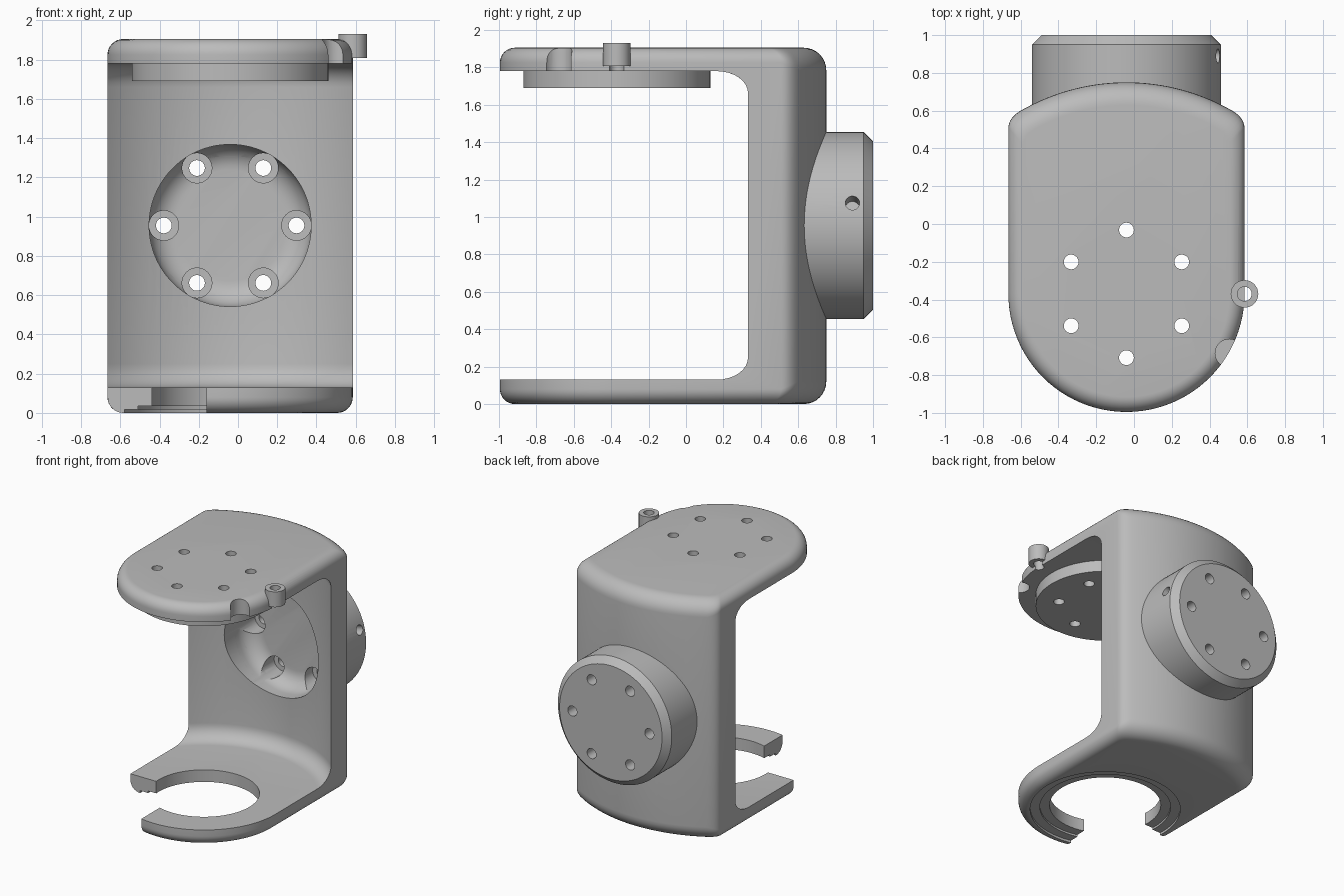
import bpy, bmesh, math
from mathutils import Matrix, Vector

cube = bpy.data.objects.get("Cube")
if cube:
    bpy.data.objects.remove(cube, do_unlink=True)

grey = bpy.data.materials.new("plain grey")
grey.use_nodes = True
COLOUR = (0.5, 0.5, 0.5, 1)
grey.diffuse_color = COLOUR
grey.node_tree.nodes["Principled BSDF"].inputs["Base Color"].default_value = COLOUR

CX, CY = -0.04, -0.37        # axis of the top and bottom plates
HUB_Z = 0.955                # height of the rear hub axis
TOP = 1.905


def loft(name, rings):
    """Closed solid through rings with equal point counts."""
    bm = bmesh.new()
    loops = [[bm.verts.new(p) for p in ring] for ring in rings]
    for a, b in zip(loops, loops[1:]):
        for i in range(len(a)):
            j = (i + 1) % len(a)
            bm.faces.new((a[i], a[j], b[j], b[i]))
    bm.faces.new(loops[0][::-1])
    bm.faces.new(loops[-1])
    bmesh.ops.recalc_face_normals(bm, faces=bm.faces)
    mesh = bpy.data.meshes.new(name)
    bm.to_mesh(mesh)
    bm.free()
    mesh.materials.append(grey)
    ob = bpy.data.objects.new(name, mesh)
    bpy.context.collection.objects.link(ob)
    return ob


ALONG_Y = Matrix.Rotation(-math.pi / 2, 4, 'X')


def lathe(name, profile, x, y, z=0, rot=Matrix(), n=32):
    """Turned solid from (radius, height) pairs."""
    m = Matrix.Translation((x, y, z)) @ rot
    turn = [2 * math.pi * i / n for i in range(n)]
    return loft(name, [[m @ Vector((r * math.cos(a), r * math.sin(a), h)) for a in turn]
                       for r, h in profile])


def cut(target, cutters):
    bpy.context.view_layer.objects.active = target
    for c in cutters:
        mod = target.modifiers.new("cut", 'BOOLEAN')
        mod.object, mod.operation, mod.solver = c, 'DIFFERENCE', 'EXACT'
        bpy.ops.object.modifier_apply(modifier=mod.name)


def shell_outline(t, z_sign):
    """Plan outline at fillet angle t; the back edge has a larger fillet."""
    k = 1 - math.cos(t)
    w, R = 0.625 - 0.08 * k, 1.12 - 0.12 * k
    pts = []

    def add(x, y, f):
        drop = f * (1 - math.sin(t))
        pts.append((CX + x, CY + y, TOP - drop if z_sign > 0 else drop))

    def arc_y(x):
        return math.sqrt(R * R - x * x)

    for i in range(49):
        a = math.pi + math.pi * i / 48
        add(w * math.cos(a), w * math.sin(a), 0.08)
    # softened corner where side meets the back arc
    p0, p1 = Vector((w, arc_y(w) - 0.05)), Vector((w, arc_y(w)))
    p2 = Vector((w - 0.06, arc_y(w - 0.06)))
    corner = []
    for i in range(6):
        s = i / 5
        p = p0 * (1 - s) ** 2 + p1 * 2 * s * (1 - s) + p2 * s * s
        corner.append((p.x, p.y, 0.08 + 0.04 * s))
    for c in corner:
        add(*c)
    for i in range(1, 32):
        x = p2.x * (1 - i / 16)
        add(x, arc_y(x), 0.12)
    for x, y, f in reversed(corner):
        add(-x, y, f)
    return pts


def void_outline(R, z):
    a0 = math.acos(0.75 / R)
    pts = [(CX - 0.75, CY - 1, z), (CX + 0.75, CY - 1, z)]
    for i in range(41):
        a = a0 + (math.pi - 2 * a0) * i / 40
        pts.append((CX + R * math.cos(a), CY + R * math.sin(a), z))
    return pts


STEPS = [math.pi / 2 * i / 8 for i in range(9)]

# C-shaped bracket with rounded rims, hollowed by a filleted void
bracket = loft("bracket", [shell_outline(t, -1) for t in reversed(STEPS)]
               + [shell_outline(t, 1) for t in STEPS])
F = 0.12
void = loft("void_cutter",
            [void_outline(0.94 - F * (1 - math.cos(t)), 0.13 + F * (1 - math.sin(t)))
             for t in reversed(STEPS)]
            + [void_outline(0.94 - F * (1 - math.cos(t)), 1.78 - F * (1 - math.sin(t)))
               for t in STEPS])

# rear hub, plate boss and side post
hub = lathe("rear_hub", [(0.5, 0.6), (0.5, 0.95), (0.45, 1.0)], CX, 0, HUB_Z, ALONG_Y, 96)
boss = lathe("plate_boss", [(0.5, 1.69), (0.5, 1.785)], CX, CY, n=96)
post = lathe("side_post", [(0.073, 1.808), (0.073, 1.93)], 0.585, CY)

# dished recess in the hub front
FLOOR, RR, RF = 0.77, 0.413, 0.13
recess = lathe("recess_cutter", [(RR, 0.2)]
               + [(RR - RF * (1 - math.cos(t)), FLOOR - RF * (1 - math.sin(t))) for t in STEPS],
               CX, 0, HUB_Z, ALONG_Y, 96)

# six bolt holes each for hub and top plate
hub_holes, plate_holes = [], []
for i in range(6):
    a = i * math.pi / 3
    x, z = CX + 0.338 * math.cos(a), HUB_Z + 0.338 * math.sin(a)
    hub_holes.append(lathe("hub_hole_cutter",
                           [(0.076, 0.5), (0.076, 0.86), (0.04, 0.861), (0.04, 1.1)],
                           x, 0, z, ALONG_Y))
    b = a + math.pi / 6
    plate_holes.append(lathe("plate_hole_cutter", [(0.039, 1.6), (0.039, 2)],
                             CX + 0.338 * math.cos(b), CY + 0.338 * math.sin(b)))

# radial set-screw hole in the hub side
angle = math.asin(0.12 / 0.5)
screw = lathe("screw_cutter", [(0.038, 0.38), (0.038, 0.6)], CX, 0.89, HUB_Z,
              Matrix.Rotation(math.pi / 2 - angle, 4, 'Y'))

# edge scallop and post bore
scallop = lathe("scallop_cutter", [(0.075, 1.7), (0.075, 2)], 0.505, -0.685)
bore = lathe("bore_cutter", [(0.038, 1.7), (0.038, 2)], 0.585, CY)

# bottom opening, stepped underneath, with a slot out to the front corner
opening = lathe("opening_cutter",
                [(0.54, -0.1), (0.54, 0.018), (0.47, 0.0185), (0.47, 0.034),
                 (0.4, 0.0345), (0.4, 0.3)], CX, CY, n=96)
slot = loft("slot_cutter", [[(-0.9, -1.2, z), (-0.16, -1.2, z), (-0.16, -0.4, z), (-0.9, -0.4, z)]
                            for z in (-0.1, 0.3)])

cut(bracket, [void, recess, opening, slot, scallop, bore] + hub_holes + plate_holes)
cut(hub, [recess, screw] + hub_holes)
cut(boss, plate_holes)
cut(post, [bore])

for c in [void, recess, opening, slot, scallop, bore, screw] + hub_holes + plate_holes:
    bpy.data.objects.remove(c, do_unlink=True)

# smooth curved faces, keep edges crisp
bpy.ops.object.select_all(action='DESELECT')
for ob in (bracket, hub, boss, post):
    ob.select_set(True)
bpy.context.view_layer.objects.active = bracket
bpy.ops.object.shade_smooth_by_angle(angle=math.radians(30))
